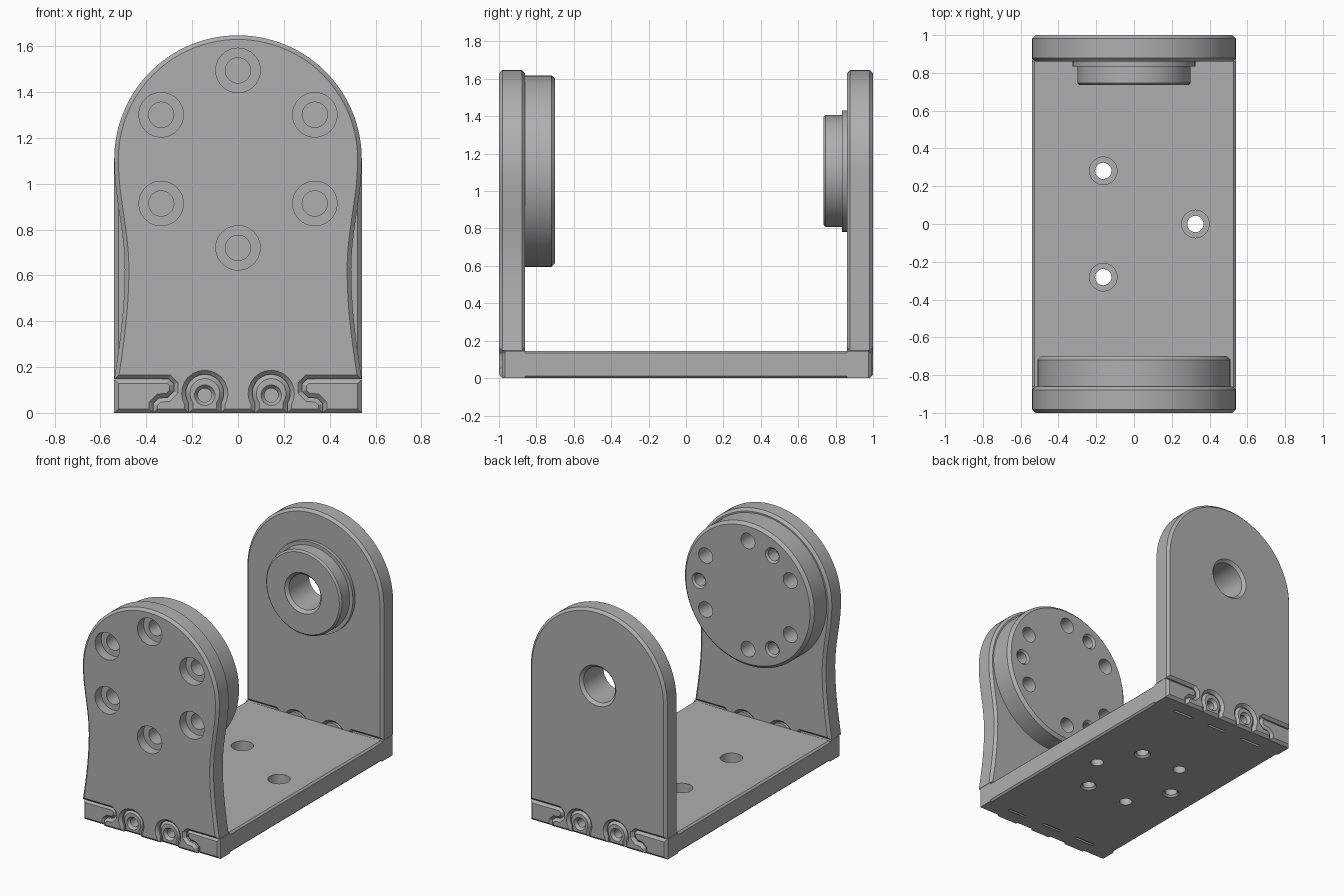
import bpy, bmesh
from math import sin, cos, pi, radians, acos

cube = bpy.data.objects.get("Cube")
if cube:
    bpy.data.objects.remove(cube, do_unlink=True)

# One plain grey for every part
grey = bpy.data.materials.new("machined_grey")
grey.use_nodes = True
GREY = (0.43, 0.43, 0.43, 1)
grey.diffuse_color = GREY
grey.node_tree.nodes["Principled BSDF"].inputs["Base Color"].default_value = GREY

AXIS = 1.107      # height of the pivot axis
HALF = 0.54       # half width of the bracket
DECK = 0.145      # top of the base
CHAMFER = 0.018


def finish(name, bm):
    bmesh.ops.recalc_face_normals(bm, faces=bm.faces[:])
    mesh = bpy.data.meshes.new(name)
    bm.to_mesh(mesh)
    bm.free()
    mesh.materials.append(grey)
    ob = bpy.data.objects.new(name, mesh)
    bpy.context.collection.objects.link(ob)
    return ob


def slab(name, outline, y0, y1, bevel_at=()):
    """Extrude an x-z outline along y and chamfer the rims at the given y."""
    bm = bmesh.new()
    face = bm.faces.new([bm.verts.new((x, y0, z)) for x, z in outline])
    ext = bmesh.ops.extrude_face_region(bm, geom=[face])["geom"]
    for v in ext:
        if isinstance(v, bmesh.types.BMVert):
            v.co.y = y1
    bmesh.ops.recalc_face_normals(bm, faces=bm.faces[:])
    rim = [e for e in bm.edges
           if any(all(abs(v.co.y - y) < 1e-5 for v in e.verts) for y in bevel_at)]
    if rim:
        bmesh.ops.bevel(bm, geom=rim, offset=CHAMFER, segments=1,
                        affect='EDGES', clamp_overlap=False)
    return finish(name, bm)


def lathe(bm, profile, centre, axis, sides=48):
    """Turned solid from (radius, position) pairs along the y or z axis."""
    rings = []
    for r, p in profile:
        ring = []
        for i in range(sides):
            u, v = r * cos(2 * pi * i / sides), r * sin(2 * pi * i / sides)
            co = (centre[0] + u, p, centre[1] + v) if axis == 'Y' else (centre[0] + u, centre[1] + v, p)
            ring.append(bm.verts.new(co))
        rings.append(ring)
    for a, b in zip(rings, rings[1:]):
        for i in range(sides):
            j = (i + 1) % sides
            bm.faces.new((a[i], a[j], b[j], b[i]))
    bm.faces.new(rings[0])
    bm.faces.new(rings[-1])


def turned(name, profile, centre, axis='Y', sides=96):
    bm = bmesh.new()
    lathe(bm, profile, centre, axis, sides)
    return finish(name, bm)


def drill(targets, holes, axis='Y'):
    """Cut stepped holes, given as (profile, centre) pairs."""
    bm = bmesh.new()
    for profile, centre in holes:
        lathe(bm, profile, centre, axis, 40)
    cutter = finish("drill_cutter", bm)
    cutter.hide_render = True
    for ob in targets:
        mod = ob.modifiers.new("holes", 'BOOLEAN')
        mod.operation, mod.solver, mod.object = 'DIFFERENCE', 'EXACT', cutter
        bpy.context.view_layer.update()
        dg = bpy.context.evaluated_depsgraph_get()
        cut = bpy.data.meshes.new_from_object(ob.evaluated_get(dg))
        ob.modifiers.clear()
        ob.data = cut
    bpy.data.objects.remove(cutter, do_unlink=True)


def ring_of(radius, start, count, z=0.0):
    return [(radius * cos(radians(start) + 2 * pi * i / count),
             z + radius * sin(radians(start) + 2 * pi * i / count)) for i in range(count)]


# Joint outline shared by the base tabs and the uprights (right half)
TAB_X, TAB_R, NECK = 0.145, 0.083, 0.07
a0 = -acos(NECK / TAB_R)
arch = [(TAB_X - NECK, 0)]
for i in range(17):
    a = pi - a0 + (2 * a0 - pi) * i / 16
    arch.append((TAB_X + TAB_R * cos(a), 0.085 + TAB_R * sin(a)))
arch.append((TAB_X + NECK, 0))
hook = [(0.37, 0), (0.37, 0.04), (0.345, 0.065), (0.305, 0.068),
        (0.28, 0.093), (0.28, 0.125), (0.302, DECK + 0.002)]


def mirrored(half):
    return half + [(-x, z) for x, z in reversed(half)]


# Side edge of the uprights, from the joint up to the rounded top
def upright_outline(waist):
    side = [(HALF, DECK + 0.002)]
    if waist:
        for i in range(1, 24):
            u = i / 24
            side.append((HALF - waist * sin(pi * u) ** (1 if u < 0.5 else 2),
                         DECK + u * (AXIS - DECK)))
    top = [(HALF * cos(pi / 2 * i / 28), AXIS + HALF * sin(pi / 2 * i / 28)) for i in range(28)]
    half = arch + hook + side + top
    return half + [(0, AXIS + HALF)] + [(-x, z) for x, z in reversed(half)]


# Base deck with softened long edges
E = 0.012
base = slab("base_deck", mirrored([(HALF - E, 0), (HALF, E), (HALF, DECK - E), (HALF - E, DECK)]),
            -0.86, 0.86)
through = [((0.043, -0.1), (0.043, 0.07), (0.073, 0.07), (0.073, 0.3)), ]
blind = [((0.065, -0.01), (0.055, 0), (0.042, 0.013), (0.042, 0.1))]
drill([base], [(through[0], c) for c in ring_of(0.325, 0, 3)]
      + [(blind[0], c) for c in ring_of(0.325, 60, 3)], 'Z')

# Interlocking tabs at both ends of the base
parts = [base]
corner = [(HALF, DECK), (HALF, 0)]
for end, sign, tip in (("front", -1, 0.985), ("back", 1, 0.995)):
    tip *= sign
    for side_name, s in (("left", 1), ("right", -1)):
        key = slab(f"{end}_{side_name}_corner_tab", [(s * x, z) for x, z in hook + corner],
                   sign * 0.86, tip, (tip,))
        tab = slab(f"{end}_{side_name}_round_tab", [(s * x, z) for x, z in arch],
                   sign * 0.86, tip, (tip,))
        screw = ((0.06, tip + sign * 0.02), (0.045, tip), (0.03, tip - sign * 0.02),
                 (0.03, sign * 0.84))
        drill([tab], [(screw, (s * TAB_X, 0.077))])
        parts += [key, tab]

# Front upright with its waist, and the round mounting flange behind it
front = slab("front_upright", upright_outline(0.046), -1.0, -0.86, (-1.0, -0.86))
flange = turned("front_flange", [(0.512, -0.87), (0.512, -0.72), (0.492, -0.70)], (0, AXIS))
bolt = ((0.097, -1.1), (0.097, -0.93), (0.055, -0.93), (0.055, -0.6))
drill([front, flange], [(bolt, c) for c in ring_of(0.387, 30, 6, AXIS)])
pin = ((0.07, -0.685), (0.055, -0.70), (0.042, -0.713), (0.042, -0.8))
drill([flange], [(pin, c) for c in ring_of(0.387, 0, 3, AXIS)])

# Back upright with its stepped pivot boss and bore
back = slab("back_upright", upright_outline(0), 0.86, 1.0, (0.86, 1.0))
step = turned("pivot_step", [(0.325, 0.835), (0.325, 0.87)], (0, AXIS))
boss = turned("pivot_boss", [(0.288, 0.735), (0.30, 0.747), (0.30, 0.87)], (0, AXIS))
bore = ((0.165, 0.715), (0.125, 0.755), (0.125, 0.98), (0.165, 1.02))
drill([back, step, boss], [(bore, (0, AXIS))])
parts += [front, flange, back, step, boss]

# Smooth round walls while keeping chamfers crisp
bpy.ops.object.select_all(action='DESELECT')
for ob in parts:
    ob.select_set(True)
bpy.context.view_layer.objects.active = parts[0]
bpy.ops.object.shade_smooth_by_angle(angle=radians(30))
